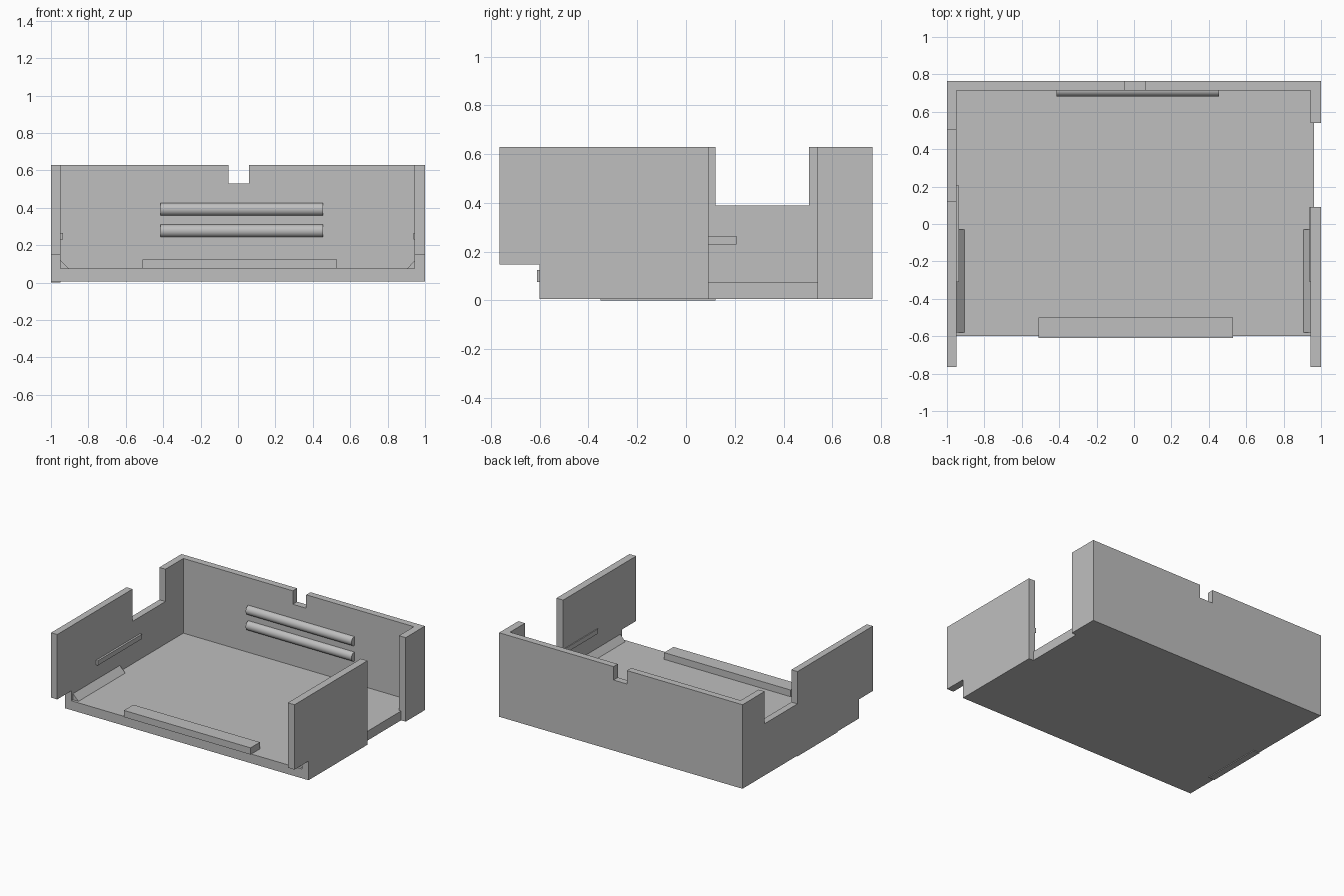
import bpy, bmesh, math
from mathutils import Vector

if "Cube" in bpy.data.objects:
    bpy.data.objects.remove(bpy.data.objects["Cube"], do_unlink=True)

# Single plastic colour
grey = bpy.data.materials.new("plain grey")
grey.use_nodes = True
GREY = (0.52, 0.52, 0.52, 1)
grey.diffuse_color = GREY
grey.node_tree.nodes["Principled BSDF"].inputs["Base Color"].default_value = GREY

# Where a profile point (a, b) at depth d lands for each extrusion axis
PLACE = {
    "x": lambda a, b, d: Vector((d, a, b)),
    "y": lambda a, b, d: Vector((a, d, b)),
    "z": lambda a, b, d: Vector((a, b, d)),
}


def extrude(name, axis, profile, start, end, smooth=False):
    """Closed profile swept along one axis."""
    bm = bmesh.new()
    base = bm.faces.new([bm.verts.new(PLACE[axis](a, b, start)) for a, b in profile])
    swept = bmesh.ops.extrude_face_region(bm, geom=[base])["geom"]
    verts = [g for g in swept if isinstance(g, bmesh.types.BMVert)]
    bmesh.ops.translate(bm, verts=verts, vec=PLACE[axis](0, 0, end - start))
    bmesh.ops.recalc_face_normals(bm, faces=bm.faces)
    mesh = bpy.data.meshes.new(name)
    bm.to_mesh(mesh)
    bm.free()
    mesh.materials.append(grey)
    obj = bpy.data.objects.new(name, mesh)
    bpy.context.collection.objects.link(obj)
    if smooth:
        bpy.ops.object.select_all(action="DESELECT")
        bpy.context.view_layer.objects.active = obj
        obj.select_set(True)
        bpy.ops.object.shade_smooth_by_angle(angle=math.radians(40))
    return obj


def box(name, x, y, z):
    return extrude(name, "z", [(x[0], y[0]), (x[1], y[0]), (x[1], y[1]), (x[0], y[1])], *z)


BOTTOM, FLOOR, TOP = 0.006, 0.075, 0.63
FRONT, TIP, BACK, BACK_IN = -0.60, -0.765, 0.765, 0.715
STEP = 0.148                       # underside of the front overhangs
LEFT_IN, RIGHT_IN = 0.945, -0.95   # inner wall faces
GAP_FRONT, GAP_BACK = 0.092, 0.54  # full-height opening in the left wall

# Floor, reaching out slightly as a sill inside the opening
extrude("floor", "z", [
    (RIGHT_IN, FRONT), (LEFT_IN, FRONT), (LEFT_IN, GAP_FRONT), (0.962, GAP_FRONT),
    (0.962, GAP_BACK), (LEFT_IN, GAP_BACK), (LEFT_IN, BACK_IN), (RIGHT_IN, BACK_IN),
], BOTTOM, FLOOR)

# Back wall with a small notch in its top edge
extrude("back_wall", "y", [
    (-1, BOTTOM), (1, BOTTOM), (1, TOP), (0.06, TOP), (0.06, 0.53),
    (-0.05, 0.53), (-0.05, TOP), (-1, TOP),
], BACK_IN, BACK)

# Right wall with a wide notch and a front overhang
extrude("right_wall", "x", [
    (FRONT, BOTTOM), (BACK_IN, BOTTOM), (BACK_IN, TOP), (0.505, TOP), (0.505, 0.39),
    (0.12, 0.39), (0.12, TOP), (TIP, TOP), (TIP, STEP), (FRONT, STEP),
], -1, RIGHT_IN)

# Left wall in two pieces either side of the opening
extrude("left_wall_front", "x", [
    (FRONT, BOTTOM), (GAP_FRONT, BOTTOM), (GAP_FRONT, TOP),
    (TIP, TOP), (TIP, STEP), (FRONT, STEP),
], LEFT_IN, 1)
box("left_wall_back", (LEFT_IN, 1), (GAP_BACK, BACK_IN), (BOTTOM, TOP))

# Raised lip along the front edge
box("front_lip", (-0.51, 0.53), (-0.61, -0.50), (FLOOR, 0.125))

# Sloped fillets where the floor meets the side walls
for name, wall, toe in (("right_fillet", RIGHT_IN, -0.905), ("left_fillet", LEFT_IN, 0.905)):
    extrude(name, "y", [(wall, FLOOR), (toe, FLOOR), (wall, 0.12)], -0.58, -0.03)

# Thin guide rails on the inner side walls
box("right_rail", (RIGHT_IN, -0.935), (-0.31, 0.207), (0.23, 0.265))
box("left_rail", (0.939, LEFT_IN), (-0.31, GAP_FRONT), (0.23, 0.265))

# Thin foot under the right wall
box("right_foot", (-1, RIGHT_IN), (-0.35, 0.12), (0, BOTTOM))

# Two half-round bars on the back wall
for name, height in (("upper_bar", 0.392), ("lower_bar", 0.277)):
    arc = [(BACK_IN - 0.033 * math.sin(math.pi * i / 16),
            height - 0.034 * math.cos(math.pi * i / 16)) for i in range(17)]
    extrude(name, "x", arc, -0.415, 0.455, smooth=True)
